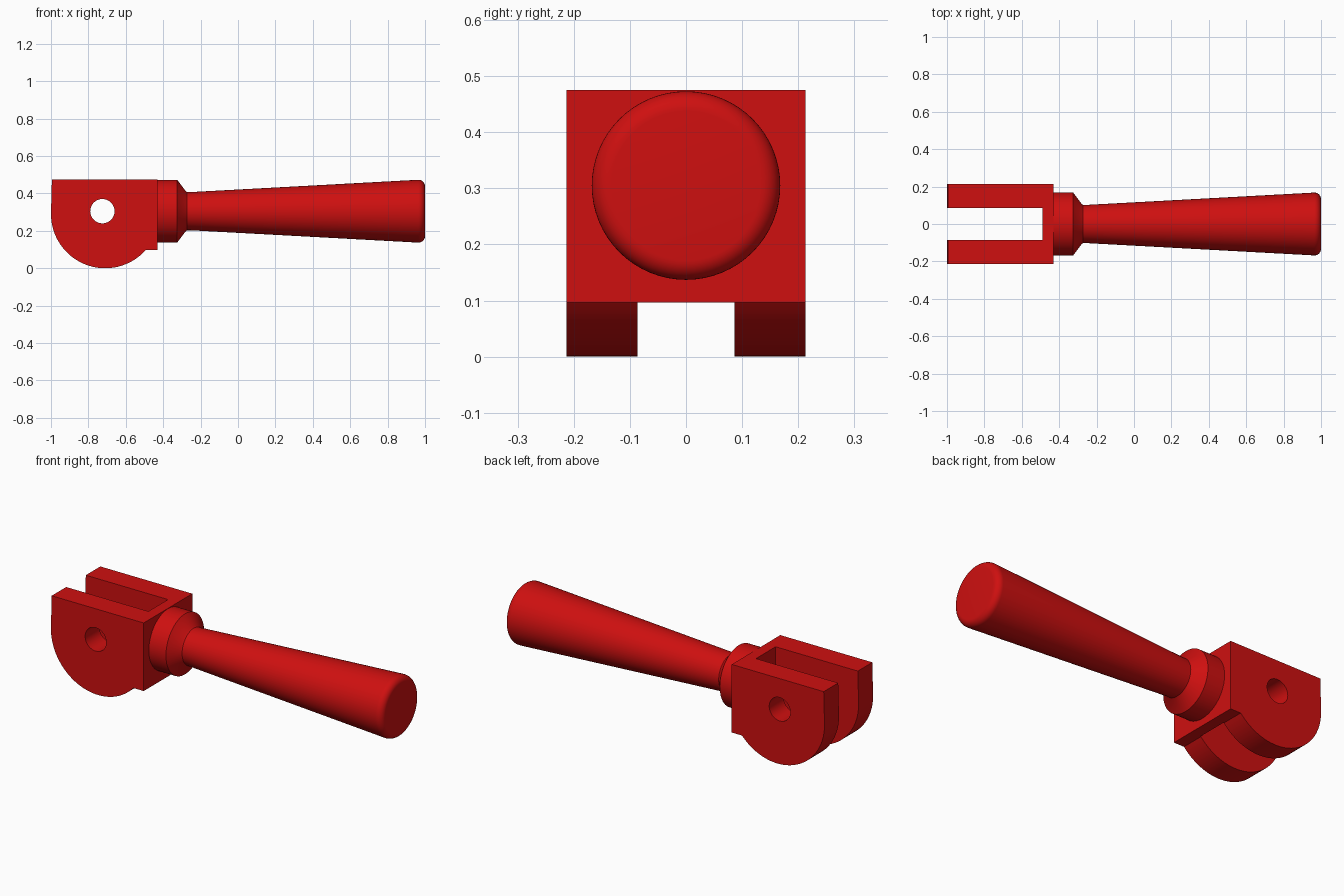
import bpy, bmesh, math
from mathutils import Vector, Matrix

if "Cube" in bpy.data.objects:
    bpy.data.objects.remove(bpy.data.objects["Cube"], do_unlink=True)

red = bpy.data.materials.new("red")
red.use_nodes = True
colour = (0.62, 0.005, 0.005, 1)
red.diffuse_color = colour
red.node_tree.nodes["Principled BSDF"].inputs["Base Color"].default_value = colour

AXIS_Z = 0.305      # height of the handle axis and pin hole
HALF_W = 0.213      # half width of the clevis


def make_object(name, bm):
    bmesh.ops.recalc_face_normals(bm, faces=bm.faces)
    mesh = bpy.data.meshes.new(name)
    bm.to_mesh(mesh)
    bm.free()
    mesh.materials.append(red)
    obj = bpy.data.objects.new(name, mesh)
    bpy.context.collection.objects.link(obj)
    return obj


def activate(obj):
    bpy.ops.object.select_all(action='DESELECT')
    obj.select_set(True)
    bpy.context.view_layer.objects.active = obj


def cut(target, cutter):
    mod = target.modifiers.new("cut", 'BOOLEAN')
    mod.operation = 'DIFFERENCE'
    mod.solver = 'EXACT'
    mod.object = cutter
    activate(target)
    bpy.ops.object.modifier_apply(modifier=mod.name)
    bpy.data.objects.remove(cutter, do_unlink=True)


# Clevis: side profile with a rounded bottom, extruded across y
cx, cz, r = -0.71, 0.29, 0.29
start, end = math.pi, math.pi * 2 - math.asin((cz - 0.097) / r)
profile = [(-0.43, 0.097), (-0.43, 0.475), (-0.995, 0.475)]
for i in range(33):
    a = start + (end - start) * i / 32
    profile.append((cx + r * math.cos(a), cz + r * math.sin(a)))
bm = bmesh.new()
face = bm.faces.new([bm.verts.new((x, -HALF_W, z)) for x, z in profile])
ext = bmesh.ops.extrude_face_region(bm, geom=[face])
bmesh.ops.translate(bm, vec=(0, 2 * HALF_W, 0),
                    verts=[v for v in ext["geom"] if isinstance(v, bmesh.types.BMVert)])
clevis = make_object("clevis", bm)

# Slot between the two prongs
bm = bmesh.new()
bmesh.ops.create_cube(bm, size=1, matrix=Matrix.Translation((-0.84, 0, 0.25))
                      @ Matrix.Diagonal((0.70, 0.172, 1.0, 1)))
cut(clevis, make_object("slot_cutter", bm))

# Pin hole through both prongs
bm = bmesh.new()
bmesh.ops.create_cone(bm, cap_ends=True, segments=48, radius1=0.065, radius2=0.065, depth=1,
                      matrix=Matrix.Translation((-0.725, 0, AXIS_Z))
                      @ Matrix.Rotation(math.pi / 2, 4, 'X'))
cut(clevis, make_object("hole_cutter", bm))

# Handle: collar, neck and flared grip turned around the x axis
outline = [(-0.43, 0), (-0.43, 0.168), (-0.325, 0.168), (-0.28, 0.108),
           (-0.272, 0.102), (-0.255, 0.102)]
for i in range(9):      # rounded end
    a = math.radians(93 - 93 * i / 8)
    outline.append((0.965 + 0.035 * math.cos(a), 0.133 + 0.035 * math.sin(a)))
outline.append((1.0, 0))
bm = bmesh.new()
verts = [bm.verts.new((x, 0, AXIS_Z + rad)) for x, rad in outline]
edges = [bm.edges.new(pair) for pair in zip(verts, verts[1:])]
bmesh.ops.spin(bm, geom=verts + edges, cent=Vector((0, 0, AXIS_Z)), axis=(1, 0, 0),
               angle=math.tau, steps=64, use_merge=True)
bmesh.ops.remove_doubles(bm, verts=bm.verts, dist=1e-5)
handle = make_object("handle", bm)

for obj in (clevis, handle):
    activate(obj)
    bpy.ops.object.shade_smooth_by_angle(angle=math.radians(28))
